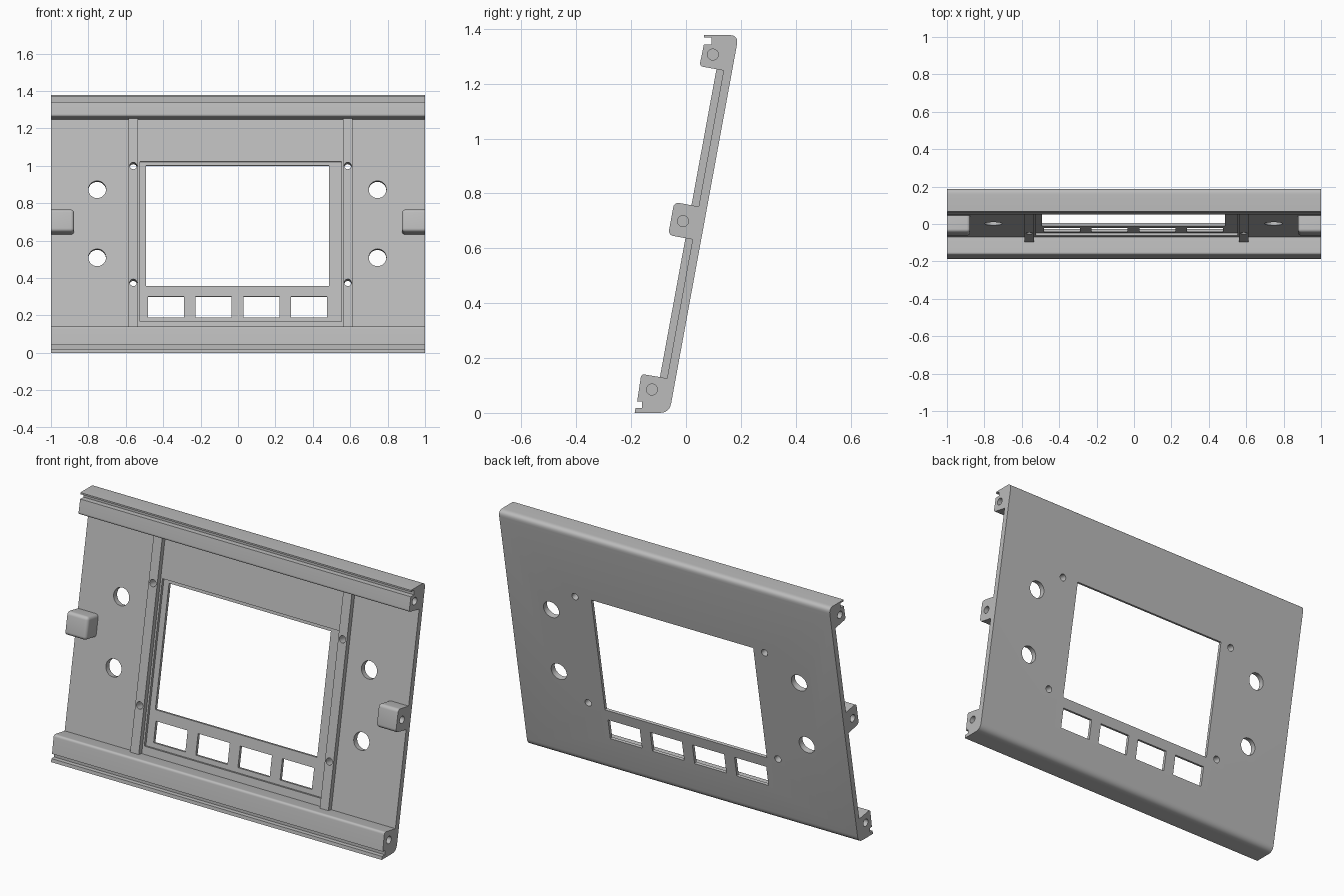
import bpy, bmesh, math
from mathutils import Matrix, Vector

if "Cube" in bpy.data.objects:
    bpy.data.objects.remove(bpy.data.objects["Cube"], do_unlink=True)

TILT = Matrix.Rotation(math.radians(-10.4), 4, 'X')  # panel leans back
BACK, FACE, FLOOR, RIB = -0.06, -0.091, -0.076, -0.117  # depths along the panel normal

grey = bpy.data.materials.new("grey")
grey.use_nodes = True
grey.diffuse_color = (0.5, 0.5, 0.5, 1)
grey.node_tree.nodes["Principled BSDF"].inputs["Base Color"].default_value = (0.5, 0.5, 0.5, 1)


def finish(name, bm):
    bmesh.ops.recalc_face_normals(bm, faces=bm.faces)
    mesh = bpy.data.meshes.new(name)
    bm.to_mesh(mesh)
    bm.free()
    mesh.materials.append(grey)
    ob = bpy.data.objects.new(name, mesh)
    bpy.context.collection.objects.link(ob)
    return ob


def box(name, x, n, v, bevel=0.0):
    """Box in panel space: x across, n depth, v up the slope."""
    bm = bmesh.new()
    bmesh.ops.create_cube(bm, size=1)
    for p in bm.verts:
        p.co = [r[0] if c < 0 else r[1] for c, r in zip(p.co, (x, n, v))]
    if bevel:
        # round everything except the outer end and the mounting face
        def sharp(e):
            a, b = (p.co for p in e.verts)
            outer = abs(a.x) > 0.99 and abs(b.x) > 0.99
            seat = a.y == b.y and abs(a.y - n[1]) < 1e-5
            front_end = outer and abs(a.y - n[0]) < 1e-5 and a.y == b.y
            return not seat and not outer and not front_end
        bmesh.ops.bevel(bm, geom=[e for e in bm.edges if sharp(e)],
                        offset=bevel, segments=5, profile=0.5, affect='EDGES')
    bm.transform(TILT)
    return finish(name, bm)


def cylinder(name, radius, length, matrix):
    bm = bmesh.new()
    bmesh.ops.create_cone(bm, cap_ends=True, segments=32, radius1=radius,
                          radius2=radius, depth=length, matrix=matrix)
    return finish(name, bm)


def hole(x, v, radius):
    place = TILT @ Matrix.Translation((x, -0.09, v)) @ Matrix.Rotation(math.pi / 2, 4, 'X')
    return cylinder("hole_cutter", radius, 0.2, place)


def extrude_profile(name, corners, steps=6):
    """Extrude a (y, z, rounding) outline across the full width."""
    pts = []
    for i, (y, z, r) in enumerate(corners):
        p = Vector((y, z))
        if not r:
            pts.append(p)
            continue
        before = Vector(corners[i - 1][:2]) - p
        after = Vector(corners[(i + 1) % len(corners)][:2]) - p
        a, b = p + before.normalized() * r, p + after.normalized() * r
        for k in range(steps + 1):
            t = k / steps
            pts.append(a * (1 - t) ** 2 + p * 2 * t * (1 - t) + b * t * t)
    bm = bmesh.new()
    face = bm.faces.new([bm.verts.new((-1, p.x, p.y)) for p in pts])
    new = bmesh.ops.extrude_face_region(bm, geom=[face])["geom"]
    bmesh.ops.translate(bm, vec=(2, 0, 0),
                        verts=[g for g in new if isinstance(g, bmesh.types.BMVert)])
    return finish(name, bm)


def cut(ob, cutters):
    bpy.context.view_layer.objects.active = ob
    for c in cutters:
        c.hide_render = True
        mod = ob.modifiers.new("cut", 'BOOLEAN')
        mod.operation, mod.solver, mod.object = 'DIFFERENCE', 'EXACT', c
        bpy.ops.object.modifier_apply(modifier=mod.name)


# Panel with the top and bottom rails in one section
panel = extrude_profile("panel_with_rails", [
    (-0.187, 0, 0), (-0.0605, 0, 0.036),
    (0.192, 1.377, 0.034), (0.066, 1.377, 0),
    # top rail with slot
    (0.066, 1.368, 0), (0.093, 1.368, 0), (0.093, 1.342, 0), (0.065, 1.342, 0),
    (0.049, 1.264, 0.014), (0.137, 1.248, 0),
    # bottom rail with slot
    (-0.069, 0.126, 0), (-0.163, 0.142, 0.014), (-0.178, 0.042, 0),
    (-0.16, 0.042, 0), (-0.16, 0.018, 0), (-0.184, 0.018, 0)])

# Ribs beside the display pocket
ribs = [box(side + "_rib", (x - 0.026, x + 0.026), (RIB, FACE + 0.006), (0.105, 1.258))
        for side, x in (("right", -0.56), ("left", 0.587))]

# Side mounting blocks
blocks = [box(side + "_mounting_block", x, (-0.181, FACE + 0.002), (0.626, 0.748), 0.018)
          for side, x in (("right", (-1, -0.876)), ("left", (0.876, 1)))]

# Cutters: pocket, window, button slots
through = (-0.2, 0)
openings = [box("pocket_cutter", (-0.524, 0.553), (-0.2, FLOOR), (0.153, 1.023)),
            box("window_cutter", (-0.492, 0.487), through, (0.348, 1.004))]
for i in range(4):
    x = -0.481 + 0.255 * i
    openings.append(box("slot_cutter", (x, x + 0.192), through, (0.179, 0.291)))

# Cutters: large round holes and rib screw holes
openings += [hole(x, v, 0.047) for x in (-0.753, 0.746) for v in (0.501, 0.871)]
rib_holes = [[hole(x, v, 0.019) for v in (0.36, 0.995)] for x in (-0.56, 0.587)]

# Cutters: screw holes in both ends of the rails and in the blocks
turn = Matrix.Rotation(math.pi / 2, 4, 'Y')
rail_holes = [cylinder("end_cutter", 0.02, 0.2, Matrix.Translation((x, y, z)) @ turn)
              for x in (-1, 1) for y, z in ((0.098, 1.306), (-0.124, 0.085))]
block_holes = [cylinder("end_cutter", 0.02, 0.18, Matrix.Translation((x, -0.011, 0.699)) @ turn)
               for x in (-1, 1)]

cut(panel, openings + rib_holes[0] + rib_holes[1] + rail_holes)
for i in range(2):
    cut(ribs[i], rib_holes[i])
    cut(blocks[i], [block_holes[i]])

for c in openings + rib_holes[0] + rib_holes[1] + rail_holes + block_holes:
    bpy.data.objects.remove(c, do_unlink=True)

# Smooth the rounded edges only
bpy.ops.object.select_all(action='DESELECT')
for ob in [panel] + ribs + blocks:
    ob.select_set(True)
bpy.context.view_layer.objects.active = panel
bpy.ops.object.shade_smooth_by_angle(angle=math.radians(30))
